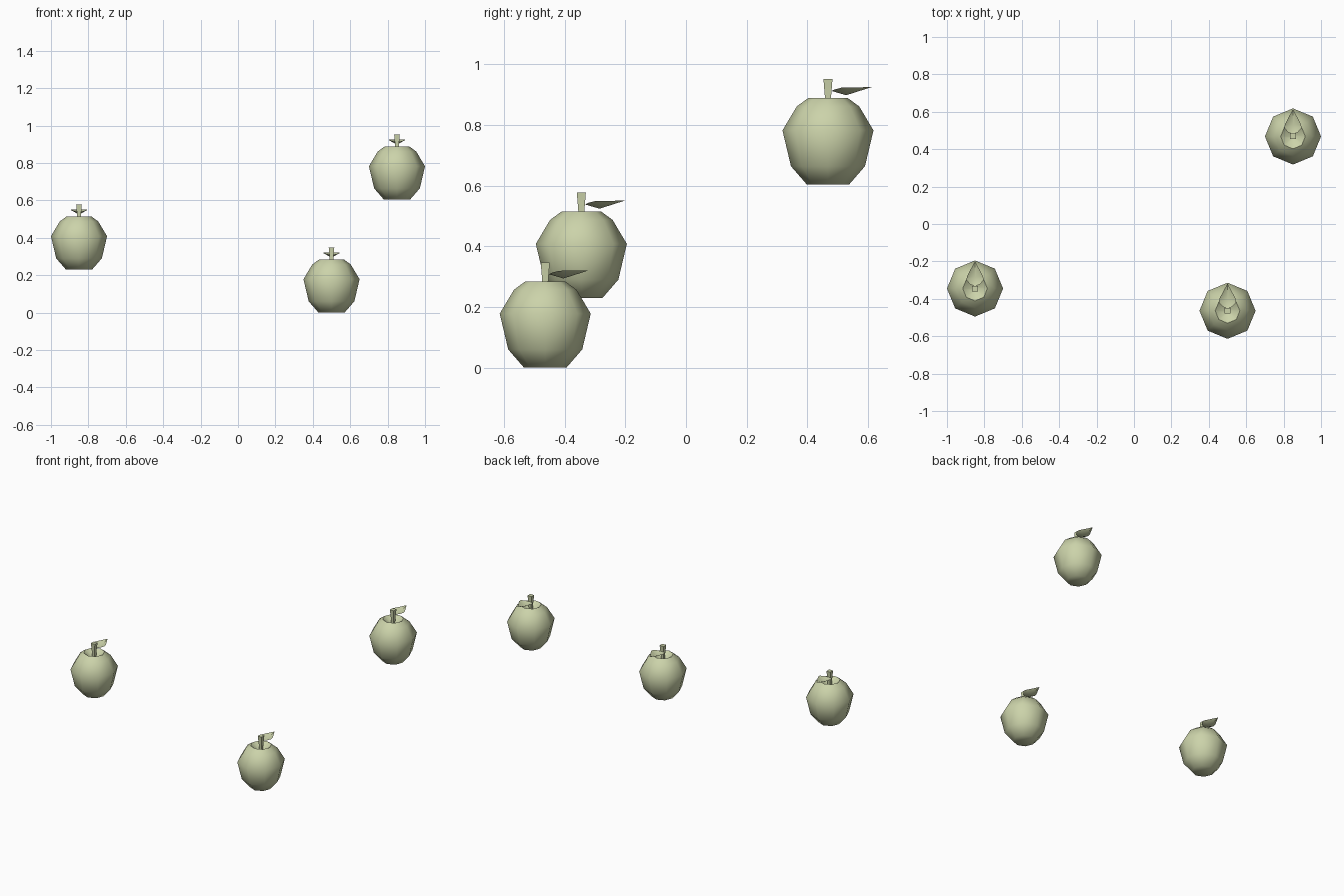
import bpy, bmesh, math

cube = bpy.data.objects.get("Cube")
if cube:
    bpy.data.objects.remove(cube, do_unlink=True)

# Single colour
mat = bpy.data.materials.new("pale olive green")
mat.use_nodes = True
colour = (0.60, 0.65, 0.40, 1)
mat.diffuse_color = colour
bsdf = next(n for n in mat.node_tree.nodes if n.type == "BSDF_PRINCIPLED")
bsdf.inputs["Base Color"].default_value = colour


def finish(bm, name, place, angle):
    bmesh.ops.recalc_face_normals(bm, faces=bm.faces)
    mesh = bpy.data.meshes.new(name)
    bm.to_mesh(mesh)
    bm.free()
    mesh.materials.append(mat)
    obj = bpy.data.objects.new(name, mesh)
    bpy.context.collection.objects.link(obj)
    obj.location = place
    bpy.ops.object.select_all(action="DESELECT")
    obj.select_set(True)
    bpy.context.view_layer.objects.active = obj
    bpy.ops.object.shade_smooth_by_angle(angle=math.radians(angle))


def lathe(profile, sides, turn=0):
    """Rings of (radius, height), closed at both ends."""
    bm = bmesh.new()
    rings = []
    for r, z in profile:
        angles = [turn + math.tau * i / sides for i in range(sides)]
        rings.append([bm.verts.new((r * math.cos(a), r * math.sin(a), z)) for a in angles])
    for low, high in zip(rings, rings[1:]):
        for i in range(sides):
            j = (i + 1) % sides
            bm.faces.new((low[i], low[j], high[j], high[i]))
    bm.faces.new(rings[0][::-1])
    bm.faces.new(rings[-1])
    return bm


# Fruit body from the base up over the shoulder and into the stem hollow
BODY = [(0.07, 0), (0.122, 0.06), (0.15, 0.178), (0.103, 0.257),
        (0.066, 0.284), (0.016, 0.245)]
STEM = [(0.012, 0.235), (0.014, 0.285), (0.021, 0.347)]
# Leaf half outline (x, y, z) from base to tip
LEAF_EDGE = [(0.026, 0.022, 0.313), (0.046, 0.045, 0.319),
             (0.043, 0.065, 0.32), (0.022, 0.105, 0.32)]
LEAF_BASE, LEAF_FOLD, LEAF_TIP = (0, 0.012, 0.308), (0, 0.06, 0.294), (0, 0.145, 0.321)


def leaf():
    bm = bmesh.new()
    base, fold, tip = [bm.verts.new(p) for p in (LEAF_BASE, LEAF_FOLD, LEAF_TIP)]
    for side in (1, -1):
        rim = [base] + [bm.verts.new((side * x, y, z)) for x, y, z in LEAF_EDGE] + [tip]
        for a, b in zip(rim, rim[1:]):
            bm.faces.new((fold, a, b) if side > 0 else (fold, b, a))
    return bm


places = {"left_high": (0.85, 0.468, 0.604),
          "left_low": (0.5, -0.464, 0),
          "right_middle": (-0.85, -0.345, 0.23)}
for label, place in places.items():
    finish(lathe(BODY, 8), "apple_body_" + label, place, 62)
    finish(lathe(STEM, 4, math.pi / 4), "apple_stem_" + label, place, 30)
    finish(leaf(), "apple_leaf_" + label, place, 40)
